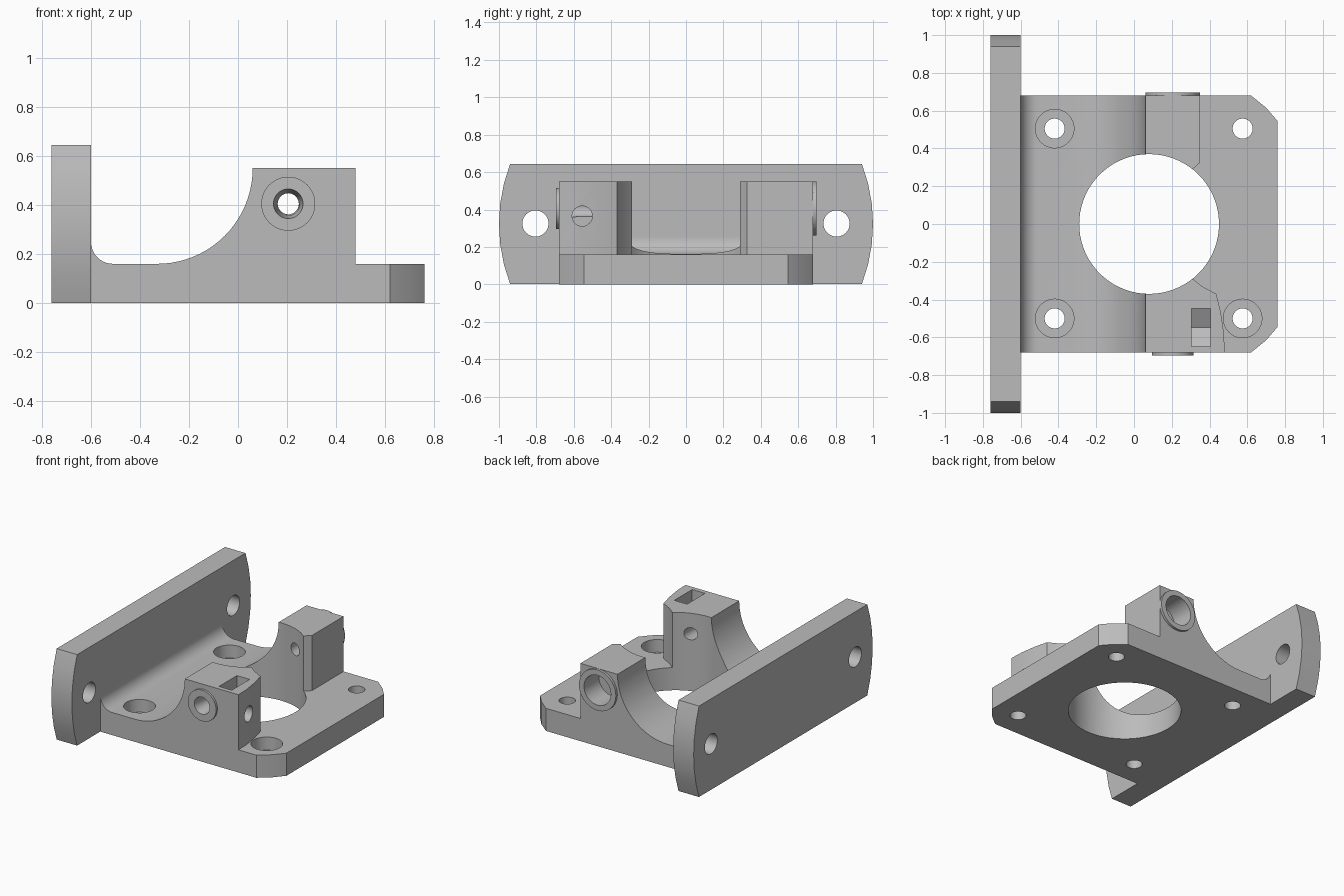
import bpy
import bmesh
from math import sin, cos, pi, radians

if "Cube" in bpy.data.objects:
    bpy.data.objects.remove(bpy.data.objects["Cube"], do_unlink=True)

grey = bpy.data.materials.new("plain grey")
grey.use_nodes = True
COLOUR = (0.5, 0.5, 0.5, 1)
grey.diffuse_color = COLOUR
grey.node_tree.nodes["Principled BSDF"].inputs["Base Color"].default_value = COLOUR


def prism(name, pts, axis, a, b, far_pts=None):
    """Extrude a closed 2D outline along an axis from a to b."""
    place = {"x": lambda u, v, t: (t, u, v),
             "y": lambda u, v, t: (u, t, v),
             "z": lambda u, v, t: (u, v, t)}[axis]
    bm = bmesh.new()
    near = [bm.verts.new(place(u, v, a)) for u, v in pts]
    far = [bm.verts.new(place(u, v, b)) for u, v in (far_pts or pts)]
    n = len(near)
    bm.faces.new(near)
    bm.faces.new(far[::-1])
    for i in range(n):
        j = (i + 1) % n
        bm.faces.new((near[j], near[i], far[i], far[j]))
    bmesh.ops.recalc_face_normals(bm, faces=bm.faces)
    mesh = bpy.data.meshes.new(name)
    bm.to_mesh(mesh)
    bm.free()
    mesh.materials.append(grey)
    obj = bpy.data.objects.new(name, mesh)
    bpy.context.collection.objects.link(obj)
    return obj


def arc(cu, cv, r, start, end, n):
    """Points on an arc, angles in degrees."""
    angles = [radians(start + (end - start) * i / n) for i in range(n + 1)]
    return [(cu + r * cos(t), cv + r * sin(t)) for t in angles]


def cylinder(name, axis, u, v, r, a, b, far_r=None, n=48):
    ring = arc(u, v, r, 0, 360, n)[:-1]
    far = arc(u, v, far_r or r, 0, 360, n)[:-1]
    return prism(name, ring, axis, a, b, far)


def combine(target, tool, operation="DIFFERENCE"):
    """Apply a boolean and discard the tool."""
    tool.hide_render = True
    mod = target.modifiers.new("combine", "BOOLEAN")
    mod.operation = operation
    mod.solver = "EXACT"
    mod.object = tool
    bpy.ops.object.select_all(action="DESELECT")
    bpy.context.view_layer.objects.active = target
    target.select_set(True)
    bpy.ops.object.modifier_apply(modifier=mod.name)
    bpy.data.objects.remove(tool, do_unlink=True)


def smooth(obj):
    bpy.ops.object.select_all(action="DESELECT")
    bpy.context.view_layer.objects.active = obj
    obj.select_set(True)
    bpy.ops.object.shade_smooth_by_angle(angle=radians(25))


LEFT, HALF_W, SLAB, TOP = -0.6, 0.68, 0.16, 0.55

# End plate with bowed ends and two bolt holes
bow = arc(0.103, 0.3225, 0.897, -21, 21, 6)
plate = prism("end_plate", bow + [(-y, z) for y, z in reversed(bow)], "x", -0.76, LEFT)
for side in (-1, 1):
    combine(plate, cylinder("bolt_cutter", "x", side * 0.805, 0.325, 0.07, -0.9, -0.5))
smooth(plate)

# Two clamp blocks, carved from one tall blank by a curved trough
outline = [(LEFT, -HALF_W), (0.48, -HALF_W), (0.476, -0.58), (0.46, -0.47),
           (0.435, -0.37), (0.36, -0.33), (0.31, -0.29), (0.31, 0.29),
           (0.35, 0.325), (0.35, HALF_W), (LEFT, HALF_W)]
bracket = prism("motor_bracket", outline, "z", 0, TOP)
trough = ([(-0.7, 0.25)] + arc(-0.51, 0.25, 0.09, 180, 270, 10)
          + arc(-0.33, TOP, 0.39, 270, 360, 20) + [(0.06, 0.8), (-0.7, 0.8)])
combine(bracket, prism("trough_cutter", trough, "y", -1, 1))

# Base slab with eased outer corners
corner = [(0.62, HALF_W), (0.70, 0.615), (0.76, 0.545)]
slab = ([(LEFT, -HALF_W)] + [(x, -y) for x, y in corner]
        + corner[::-1] + [(LEFT, HALF_W)])
combine(bracket, prism("base_slab", slab, "z", 0, SLAB), "UNION")

# Raised rings around the cross bore
BORE = (0.205, 0.405)
combine(bracket, cylinder("front_ring", "y", *BORE, 0.11, -0.695, -0.6), "UNION")
combine(bracket, cylinder("back_ring", "y", *BORE, 0.144, 0.6, 0.697), "UNION")

# Central opening
combine(bracket, cylinder("opening_cutter", "z", 0.08, 0, 0.37, -0.5, 1, n=72))

# Cross bore with a tapered front mouth and a wide back pocket
combine(bracket, cylinder("bore_cutter", "y", *BORE, 0.043, -1, 1))
combine(bracket, cylinder("mouth_cutter", "y", *BORE, 0.061, -0.7, -0.58, 0.043))
combine(bracket, cylinder("pocket_cutter", "y", *BORE, 0.105, 0.53, 0.8))

# Slot with a V floor and the set screw hole that meets it
slot = [(-0.648, 0.8), (-0.648, 0.307), (-0.548, 0.25), (-0.448, 0.307), (-0.448, 0.8)]
combine(bracket, prism("slot_cutter", slot, "x", 0.305, 0.405))
combine(bracket, cylinder("screw_cutter", "x", -0.555, 0.365, 0.054, 0.2, 0.6))

# Mounting holes, three of them with recesses for screw heads
for x in (-0.42, 0.575):
    for y in (-0.5, 0.505):
        combine(bracket, cylinder("hole_cutter", "z", x, y, 0.053, -0.5, 1))
        if x < 0 or y < 0:
            combine(bracket, cylinder("recess_cutter", "z", x, y, 0.102, 0.07, 0.4))
smooth(bracket)
